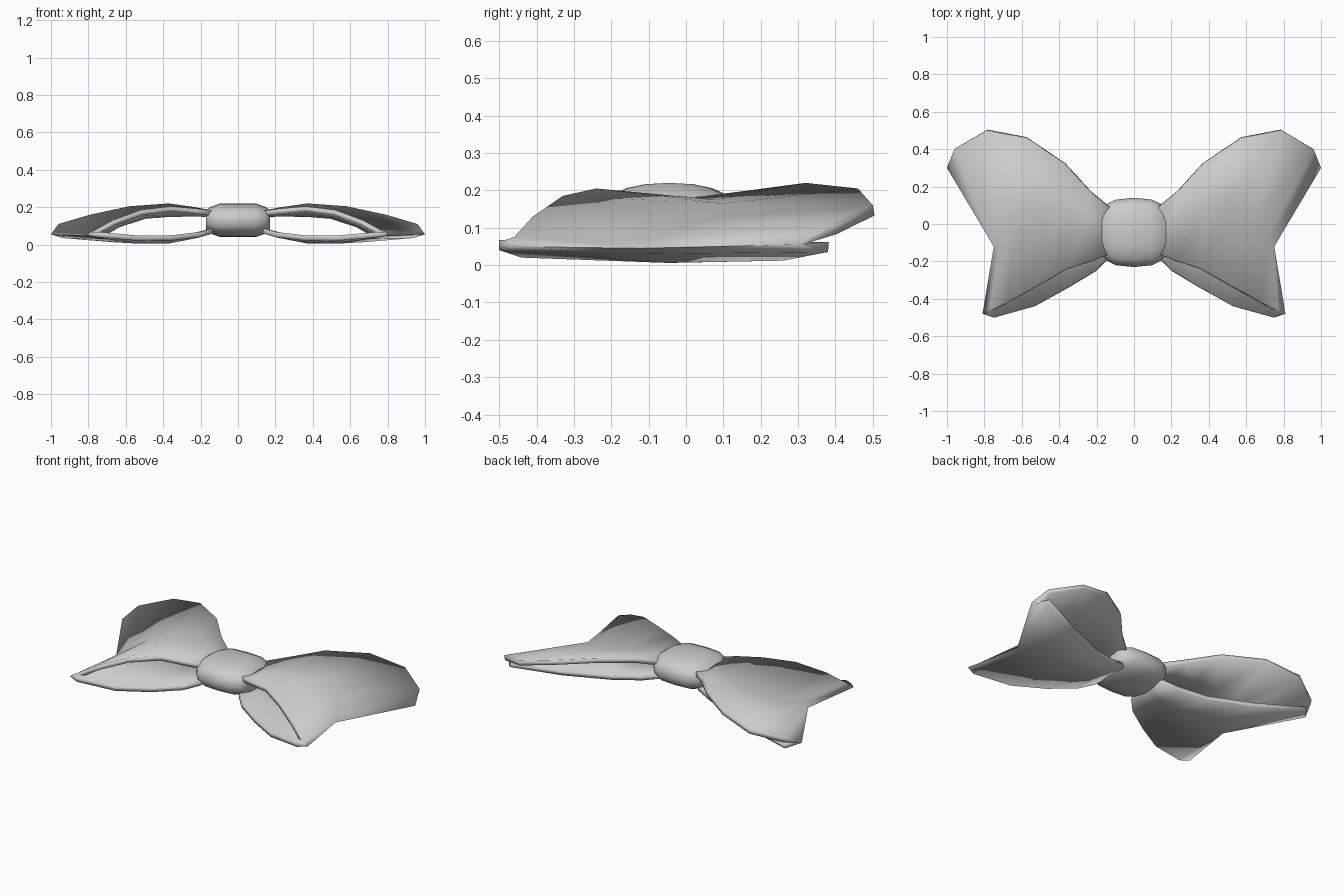
import bpy, bmesh, math
from mathutils import Vector

if "Cube" in bpy.data.objects:
    bpy.data.objects.remove(bpy.data.objects["Cube"])


def make_object(name, verts, faces):
    mesh = bpy.data.meshes.new(name)
    mesh.from_pydata(verts, [], faces)
    mesh.update()
    obj = bpy.data.objects.new(name, mesh)
    bpy.context.collection.objects.link(obj)
    return obj


def smooth(obj, angle):
    bpy.ops.object.select_all(action='DESELECT')
    obj.select_set(True)
    bpy.context.view_layer.objects.active = obj
    bpy.ops.object.shade_smooth_by_angle(angle=math.radians(angle))


# Ribbon loop paths: knot -> over the top -> outer fold -> under -> knot
front = [(.13, -.16, .18), (.22, -.195, .192), (.36, -.24, .205), (.52, -.33, .185),
         (.67, -.41, .13), (.81, -.48, .05),
         (.75, -.5, .04), (.53, -.44, .02), (.35, -.34, .022), (.2, -.25, .04), (.13, -.18, .06)]
valley = [(.13, -.03, .175), (.24, .04, .178), (.38, .08, .175), (.5, .1, .165),
          (.64, .04, .12), (.75, -.12, .045),
          (.71, -.1, .03), (.55, -.05, .006), (.37, -.04, .006), (.22, -.05, .035), (.13, -.03, .06)]
back = [(.13, .09, .18), (.23, .17, .2), (.37, .32, .22), (.58, .46, .205),
        (.79, .5, .16), (1.0, .3, .055),
        (.94, .38, .035), (.66, .26, .012), (.4, .15, .012), (.23, .1, .035), (.13, .07, .06)]
# Extra rounding point at the rear outer corner
for row, p in ((front, (.77, -.46, .075)), (valley, (.72, -.07, .075)), (back, (.96, .4, .11))):
    row.insert(5, p)


def ribbon_wing(name, side):
    rows = [front, valley, back]
    n = len(front)
    verts = [(side * x, y, z) for row in rows for x, y, z in row]
    faces = []
    for r in range(2):
        for i in range(n - 1):
            f = (r * n + i, r * n + i + 1, (r + 1) * n + i + 1, (r + 1) * n + i)
            faces.append(f if side > 0 else f[::-1])
    obj = make_object(name, verts, faces)
    # normals outward, thickness goes to the inside of the loop
    solid = obj.modifiers.new("thickness", 'SOLIDIFY')
    solid.thickness = .028
    solid.offset = -1
    smooth(obj, 40)
    return obj


for name, side in (("right_ribbon_wing", 1), ("left_ribbon_wing", -1)):
    ribbon_wing(name, side)

# Centre knot: oval band lofted along x
stations = [(-.17, .66, .62), (-.145, .82, .8), (-.095, .95, 1), (0, 1, 1),
            (.095, .95, 1), (.145, .82, .8), (.17, .66, .62)]
sides = 20
verts, faces = [], []
for x, sy, sz in stations:
    for k in range(sides):
        a = 2 * math.pi * k / sides
        c, s = math.cos(a), math.sin(a)
        y = math.copysign(abs(c) ** .9, c) * .185 * sy - .045
        z = math.copysign(abs(s) ** .8, s) * .09 * sz + .13
        verts.append((x, y, z))
for i in range(len(stations) - 1):
    for k in range(sides):
        j = (k + 1) % sides
        faces.append((i * sides + k, i * sides + j, (i + 1) * sides + j, (i + 1) * sides + k))
faces.append(tuple(range(sides)))
faces.append(tuple(range((len(stations) - 1) * sides, len(stations) * sides)))
knot = make_object("centre_knot", verts, faces)
bm = bmesh.new()
bm.from_mesh(knot.data)
bmesh.ops.recalc_face_normals(bm, faces=bm.faces)
bm.to_mesh(knot.data)
bm.free()
smooth(knot, 50)
